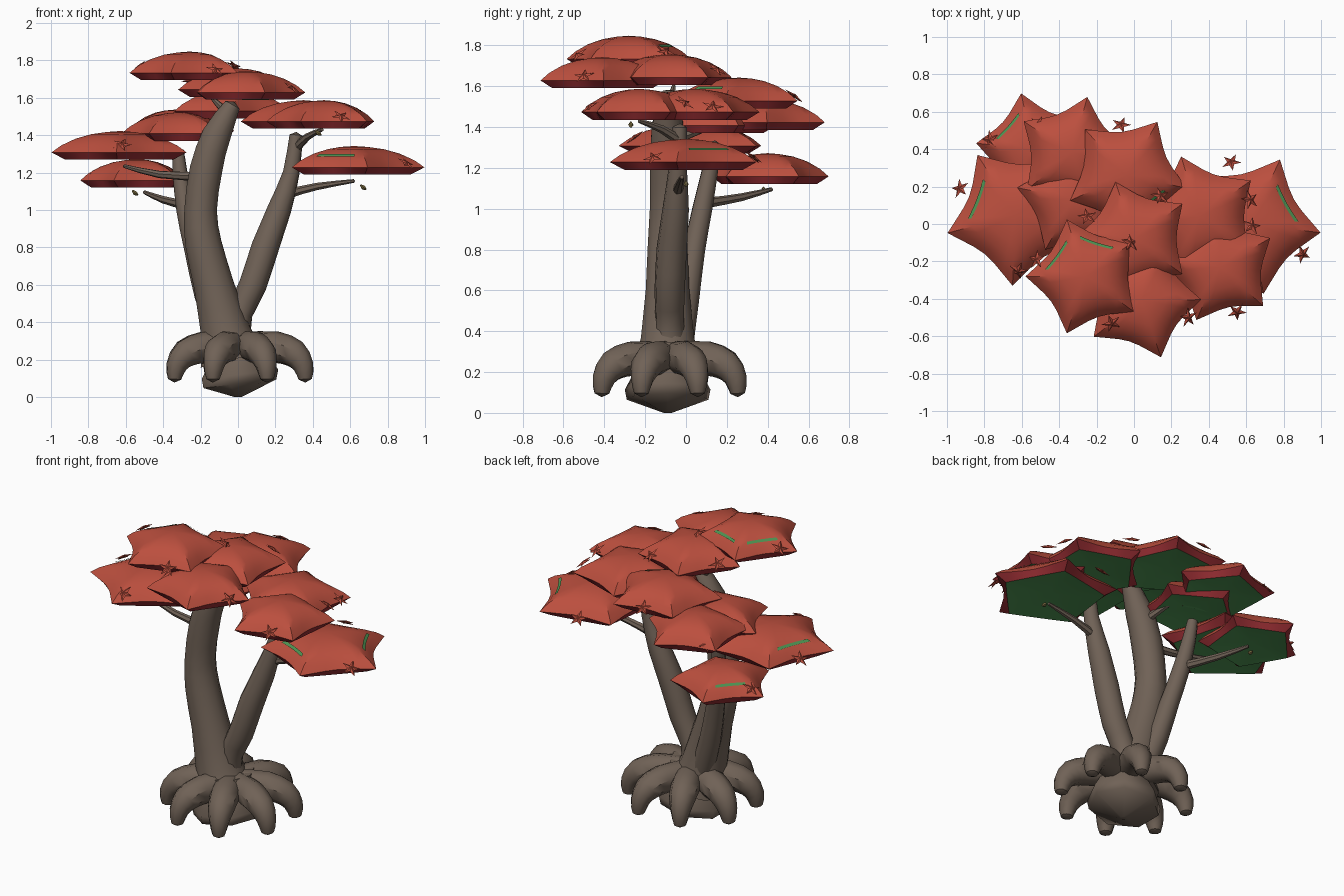
import bpy, bmesh, math
from mathutils import Vector, Matrix

if "Cube" in bpy.data.objects:
    bpy.data.objects.remove(bpy.data.objects["Cube"])


def material(name, rgb):
    m = bpy.data.materials.new(name)
    m.diffuse_color = (*rgb, 1)
    m.use_nodes = True
    m.node_tree.nodes["Principled BSDF"].inputs["Base Color"].default_value = m.diffuse_color
    return m


RED = material("leaf_red", (0.50, 0.078, 0.048))
DARK = material("rim_dark_red", (0.30, 0.026, 0.032))
GREEN = material("underside_green", (0.075, 0.29, 0.085))
BROWN = material("bark_brown", (0.162, 0.122, 0.094))
OLIVE = material("bud_olive", (0.18, 0.14, 0.05))


def finish(name, bm, mats, angle=40):
    me = bpy.data.meshes.new(name)
    bm.to_mesh(me)
    bm.free()
    for m in mats:
        me.materials.append(m)
    ob = bpy.data.objects.new(name, me)
    bpy.context.collection.objects.link(ob)
    bpy.ops.object.select_all(action='DESELECT')
    ob.select_set(True)
    bpy.context.view_layer.objects.active = ob
    bpy.ops.object.shade_smooth_by_angle(angle=math.radians(angle))
    return ob


def bridge(bm, a, b, mat=0):
    n = len(a)
    for i in range(n):
        bm.faces.new((a[i], a[(i + 1) % n], b[(i + 1) % n], b[i])).material_index = mat


def tube(name, pts, radii, sides=10, mat=BROWN):
    """Tapered tube along a smoothed path with rounded tip."""
    p = [Vector(q) for q in pts]
    path, rad = [], []
    for i in range(len(p) - 1):
        a, b, c, d = p[max(i - 1, 0)], p[i], p[i + 1], p[min(i + 2, len(p) - 1)]
        for t in (0, 0.5):
            path.append(0.5 * (2 * b + (c - a) * t + (2 * a - 5 * b + 4 * c - d) * t ** 2
                               + (3 * b - a - 3 * c + d) * t ** 3))
            rad.append(radii[i] * (1 - t) + radii[i + 1] * t)
    path.append(p[-1])
    rad.append(radii[-1])
    bm = bmesh.new()
    rings, side = [], None
    for i, c in enumerate(path):
        tan = (path[min(i + 1, len(path) - 1)] - path[max(i - 1, 0)]).normalized()
        if side is None:
            side = tan.orthogonal().normalized()
        side = (side - tan * side.dot(tan)).normalized()
        up = tan.cross(side)
        rings.append([bm.verts.new(c + rad[i] * (side * math.cos(k * math.tau / sides)
                                                 + up * math.sin(k * math.tau / sides)))
                      for k in range(sides)])
    for a, b in zip(rings, rings[1:]):
        bridge(bm, a, b)
    bm.faces.new(rings[0][::-1])
    tip = bm.verts.new(path[-1] + tan * rad[-1] * 0.5)
    for k in range(sides):
        bm.faces.new((rings[-1][k], rings[-1][(k + 1) % sides], tip))
    return finish(name, bm, [mat])


# ---- trunks
tube("main_trunk", [(-.03, -.09, .2), (-.07, -.09, .36), (-.13, -.09, .6), (-.185, -.09, .82),
                    (-.2, -.09, 1.0), (-.17, -.09, 1.22), (-.115, -.09, 1.4), (-.03, -.08, 1.56)],
     [.18, .135, .11, .1, .09, .09, .08, .045], 12)
tube("right_trunk", [(-.02, -.08, .3), (.01, -.08, .45), (.08, -.08, .6), (.145, -.07, .8),
                     (.22, -.05, 1.0), (.285, -.04, 1.2), (.31, -.03, 1.4)],
     [.09, .07, .075, .075, .065, .045, .035])
tube("left_trunk", [(-.1, -.03, .35), (-.17, 0, .55), (-.235, .04, .8), (-.28, .08, 1.0),
                    (-.31, .12, 1.2), (-.32, .14, 1.32)],
     [.07, .065, .055, .05, .04, .03])

# ---- branches
for i, path in enumerate([
        [(.28, -.04, 1.09), (.42, -.03, 1.125), (.62, -.02, 1.155)],
        [(.31, -.03, 1.33), (.37, -.12, 1.39), (.45, -.23, 1.43)],
        [(-.2, -.05, 1.18), (-.42, -.02, 1.19), (-.61, 0, 1.235)],
        [(-.3, .12, 1.03), (-.4, .27, 1.055), (-.5, .42, 1.095)],
        [(-.13, -.05, 1.34), (-.17, .08, 1.39), (-.2, .2, 1.44)],
        [(-.03, -.08, 1.5), (-.09, -.07, 1.55), (-.14, -.06, 1.6)]]):
    tube(f"branch_{i}", path, [.026, .02, .01], 7)

# ---- small buds below the canopy
for i, (x, y, z) in enumerate([(.67, .0, 1.12), (-.55, .38, 1.09), (.43, -.27, 1.41), (-.22, .22, 1.42)]):
    tube(f"bud_{i}", [(x - .015, y, z + .015), (x, y, z), (x + .015, y, z - .01)], [.004, .013, .004], 6, OLIVE)

# ---- claw-like root ring
CX, CY = .01, -.08
for i in range(8):
    a = math.radians(22.5 + 45 * i)
    prof = [(.03, .275), (.2, .266), (.3, .232), (.35, .165), (.36, .095)]
    tube(f"root_{i}", [(CX + 1.05 * r * math.cos(a), CY + r * math.sin(a), z) for r, z in prof],
         [.075, .085, .076, .056, .036], 9)

# ---- faceted, slightly tilted bulb under the roots
bm = bmesh.new()
rings = []
for r, z in [(.02, 0), (.205, .07), (.215, .12), (.17, .2), (.15, .33)]:
    ring = []
    for k in range(7):
        x, y = r * math.cos(k * math.tau / 7), r * math.sin(k * math.tau / 7)
        ring.append(bm.verts.new((CX - .01 + x, CY - .01 + y, z + (.12 * x if z else 0))))
    rings.append(ring)
for a, b in zip(rings, rings[1:]):
    bridge(bm, a, b)
bm.faces.new(rings[0][::-1])
bm.faces.new(rings[-1])
finish("root_bulb", bm, [BROWN], 60)


# ---- canopy pads: five-pointed cushions with shallow green undersides
def outline(scale, radius, phase, round_off):
    pts, steps = [], 6
    for s in range(5):
        a = [Vector((math.cos(phase + math.tau * (s + j) / 5), math.sin(phase + math.tau * (s + j) / 5)))
             for j in (0, 1)]
        for k in range(steps):
            t = k / steps
            v = a[0].lerp(a[1], t)
            v -= v.normalized() * 0.1 * math.sin(math.pi * t)
            v = v.lerp(v.normalized() * 0.8, round_off)
            pts.append(v * scale * radius)
    return pts


def pad(name, x, y, z, radius, phase, streaks=()):
    bm = bmesh.new()

    def ring(scale, h, soft):
        return [bm.verts.new((x + v.x, y + v.y, z + h))
                for v in outline(scale, radius, math.radians(phase), soft)]

    rings = [ring(*q) for q in [(.88, 0, .42), (1, .038, 0), (.88, .075, .12), (.7, .111, .35),
                                (.48, .135, .6), (.24, .147, .9)]]
    for i, (a, b) in enumerate(zip(rings, rings[1:])):
        bridge(bm, a, b, 1 if i == 0 else 0)
    dish = ring(.55, .013, .7)
    bridge(bm, dish, rings[0], 2)
    top = bm.verts.new((x, y, z + .152))
    low = bm.verts.new((x, y, z + .02))
    n = len(dish)
    for k in range(n):
        bm.faces.new((rings[-1][k], rings[-1][(k + 1) % n], top))
        bm.faces.new((dish[(k + 1) % n], dish[k], low)).material_index = 2
    # green streaks showing near the shoulder, widest in the middle
    for s in streaks:
        lo, hi = [[bm.verts.new((x + v.x, y + v.y, z + h)) for v in
                   outline(sc, radius, math.radians(phase), .24)[s * 6 + 1:s * 6 + 6]]
                  for sc, h in ((.815, .097), (.755, .108))]
        for k in range(len(lo) - 1):
            bm.faces.new((lo[k], lo[k + 1], hi[k + 1], hi[k])).material_index = 2
    finish(name, bm, [RED, DARK, GREEN], 38)


PADS = [(-.26, -.28, 1.695, .32, 36, (0, 1)), (.0, -.08, 1.605, .32, 36), (.04, -.41, 1.59, .32, 1),
        (-.04, .26, 1.49, .33, -12, (4,)), (-.33, .38, 1.385, .31, 3), (-.54, .4, 1.12, .305, 30, (1,)),
        (-.63, .05, 1.27, .38, 195, (4,)), (-.32, .13, 1.37, .31, 24), (.35, .04, 1.435, .335, 35),
        (.46, -.23, 1.435, .31, 30), (.62, 0, 1.19, .38, -7, (0, 3))]
for i, p in enumerate(PADS):
    pad(f"canopy_pad_{i}", *p)

# ---- small star leaves lying tilted on the pad edges: x, y, z, pad number
STARS = [(-.93, .19, 1.33, 6), (-.77, .45, 1.2, 5), (-.52, .53, 1.44, 4), (-.07, .53, 1.55, 3),
         (.52, .33, 1.25, 10), (.62, .13, 1.5, 8), (.9, -.16, 1.25, 10), (.55, -.47, 1.5, 9),
         (.29, -.5, 1.65, 2), (-.12, -.53, 1.75, 0), (-.62, -.25, 1.35, 6), (-.52, -.19, 1.77, 0),
         (-.02, -.1, 1.77, 0), (.14, .15, 1.68, 1), (.63, -.01, 1.52, 9), (-.25, .04, 1.69, 0)]
for i, (x, y, z, n) in enumerate(STARS):
    bm = bmesh.new()
    out = Vector((x - PADS[n][0], y - PADS[n][1], 0)).normalized()
    rot = (out * .75 + Vector((0, 0, 1))).to_track_quat('Z', 'Y').to_matrix().to_4x4()
    edge = [bm.verts.new(((.056 if k % 2 == 0 else .022) * math.cos(k * math.pi / 5 + i),
                          (.056 if k % 2 == 0 else .022) * math.sin(k * math.pi / 5 + i), 0)) for k in range(10)]
    for h in (.012, -.006):
        mid = bm.verts.new((0, 0, h))
        for k in range(10):
            f = (edge[k], edge[(k + 1) % 10], mid)
            bm.faces.new(f if h > 0 else f[::-1])
    bm.transform(Matrix.Translation((x, y, z)) @ rot)
    finish(f"star_leaf_{i}", bm, [RED], 20)
